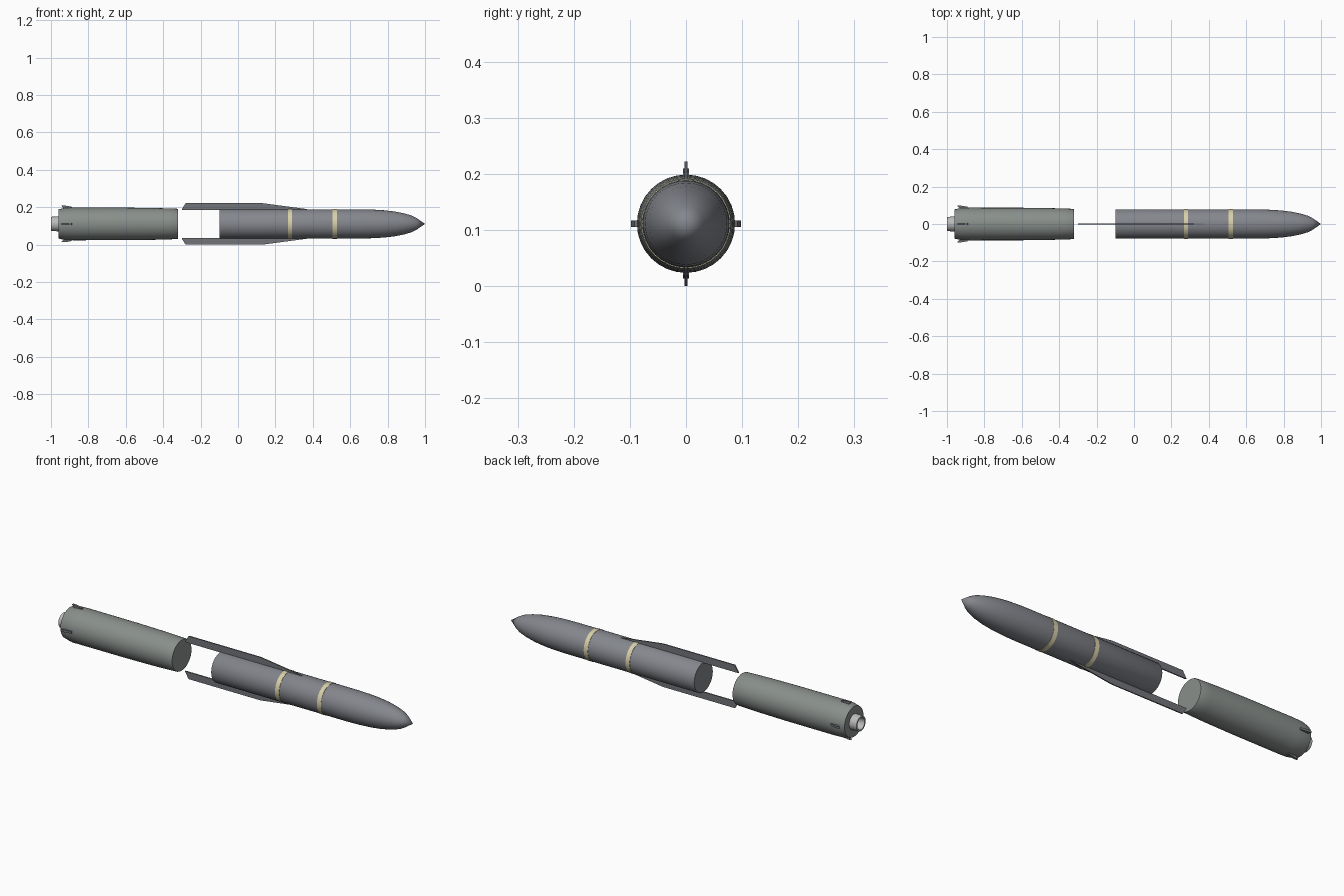
import bpy, bmesh, math

if "Cube" in bpy.data.objects:
    bpy.data.objects.remove(bpy.data.objects["Cube"])

AXIS_Z = 0.111
SIDES = 32


def material(name, rgb):
    m = bpy.data.materials.new(name)
    m.diffuse_color = (*rgb, 1)
    m.use_nodes = True
    m.node_tree.nodes["Principled BSDF"].inputs["Base Color"].default_value = m.diffuse_color
    return m


REAR = material("green_grey", (0.25, 0.275, 0.26))
FRONT = material("blue_grey", (0.23, 0.24, 0.265))
DARK = material("dark_grey", (0.17, 0.175, 0.19))
PALE = material("pale_grey", (0.5, 0.5, 0.5))
BAND = material("cream", (0.68, 0.63, 0.4))


def finish(name, bm, mat, smooth=True):
    bmesh.ops.remove_doubles(bm, verts=bm.verts, dist=1e-5)
    bmesh.ops.recalc_face_normals(bm, faces=bm.faces)
    me = bpy.data.meshes.new(name)
    bm.to_mesh(me)
    bm.free()
    ob = bpy.data.objects.new(name, me)
    bpy.context.collection.objects.link(ob)
    ob.location.z = AXIS_Z
    me.materials.append(mat)
    if smooth:
        bpy.ops.object.select_all(action='DESELECT')
        ob.select_set(True)
        bpy.context.view_layer.objects.active = ob
        bpy.ops.object.shade_smooth_by_angle(angle=math.radians(35))
    return ob


def lathe(name, profile, mat):
    """Revolve (x, radius) points about the x axis."""
    bm = bmesh.new()
    vs = [bm.verts.new((x, 0, r)) for x, r in profile]
    es = [bm.edges.new(p) for p in zip(vs, vs[1:])]
    bmesh.ops.spin(bm, geom=vs + es, cent=(0, 0, 0), axis=(1, 0, 0),
                   angle=2 * math.pi, steps=SIDES)
    return finish(name, bm, mat)


def fin(name, outline, thick, angle, mat):
    """Flat (x, radius) outline with thickness, turned about the x axis."""
    bm = bmesh.new()
    f = bm.faces.new([bm.verts.new((x, -thick / 2, r)) for x, r in outline])
    ext = bmesh.ops.extrude_face_region(bm, geom=[f])["geom"]
    bmesh.ops.translate(bm, vec=(0, thick, 0),
                        verts=[v for v in ext if isinstance(v, bmesh.types.BMVert)])
    ob = finish(name, bm, mat, smooth=False)
    ob.rotation_euler.x = angle
    return ob


# Front body with ogive nose
lathe("front_body", [(-0.1, 0), (-0.1, 0.076), (-0.097, 0.078), (0.65, 0.078),
                     (0.72, 0.0765), (0.78, 0.073), (0.84, 0.066), (0.89, 0.056),
                     (0.93, 0.044), (0.955, 0.031), (1.0, 0)], FRONT)

# Painted bands
for i, x in enumerate((0.267, 0.506)):
    lathe(f"band_{i + 1}", [(x, 0.077), (x, 0.0795), (x + 0.023, 0.0795),
                            (x + 0.023, 0.077)], BAND)

# Rear body, slightly bulged, with tapered tail
lathe("rear_body", [(-0.96, 0), (-0.96, 0.078), (-0.925, 0.086), (-0.88, 0.0875),
                    (-0.6, 0.087), (-0.45, 0.085), (-0.38, 0.083),
                    (-0.325, 0.081), (-0.321, 0.079), (-0.321, 0)], REAR)

# Hollow tail nozzle
lathe("nozzle", [(-0.955, 0.04), (-1.0, 0.038), (-1.0, 0.03),
                 (-0.965, 0.026), (-0.965, 0)], PALE)

# Long strakes above and below, small tail fins on four sides
strake = [(-0.3, 0.079), (-0.28, 0.111), (0.13, 0.111), (0.37, 0.079),
          (0.37, 0.075), (-0.3, 0.075)]
for i in range(2):
    fin(f"strake_{i + 1}", strake, 0.006, i * math.pi, DARK)
tail = [(-0.93, 0.08), (-0.945, 0.098), (-0.925, 0.098), (-0.89, 0.092), (-0.885, 0.08)]
for i in range(4):
    fin(f"tail_fin_{i + 1}", tail, 0.011, i * math.pi / 2, DARK)
